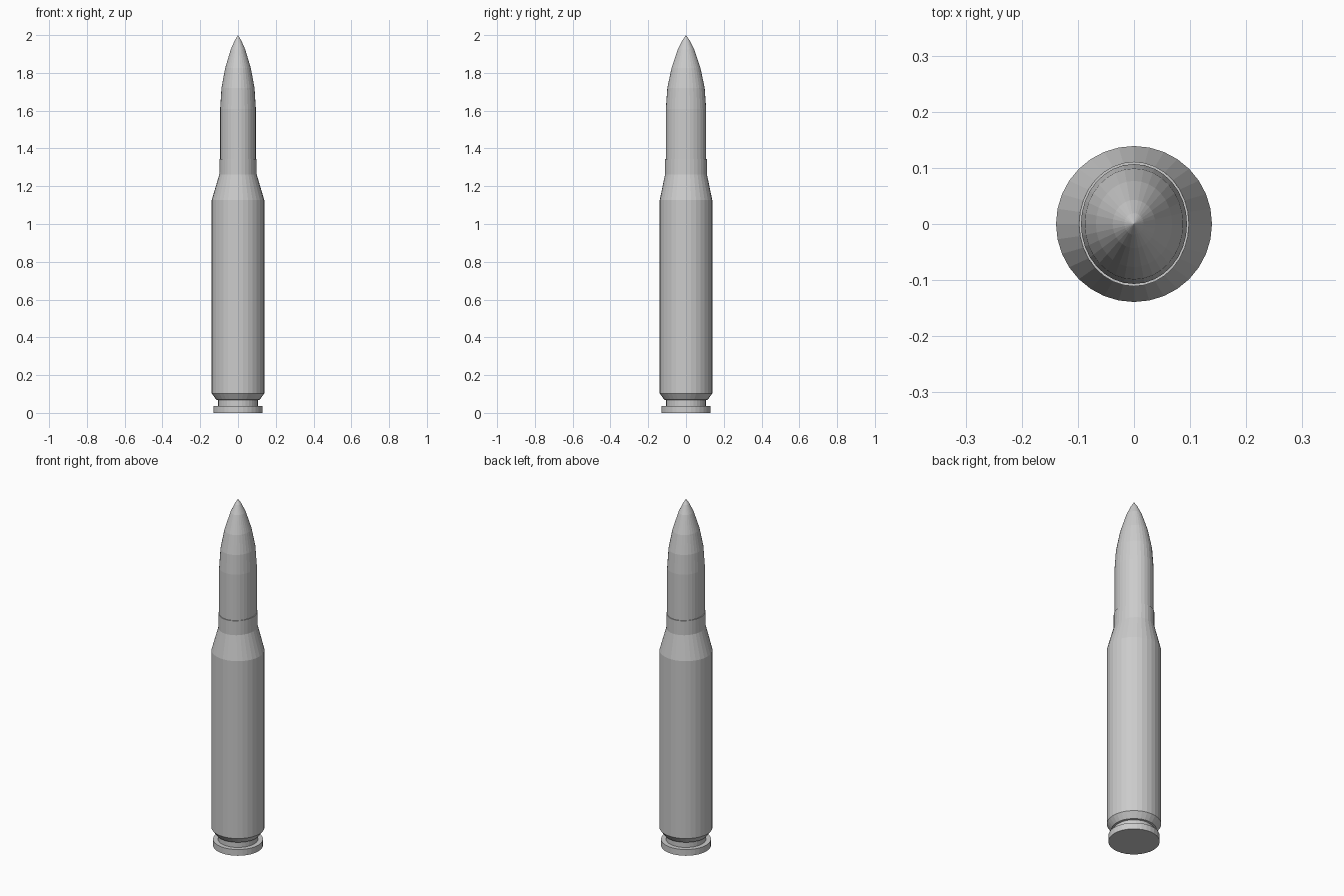
import bpy, bmesh, math

if "Cube" in bpy.data.objects:
    bpy.data.objects.remove(bpy.data.objects["Cube"])

SIDES = 32


def lathe(name, profile):
    """Closed revolved solid; each profile point is (x radius, y radius, z)."""
    bm = bmesh.new()
    rings = []
    for rx, ry, z in profile:
        if rx == 0:
            rings.append([bm.verts.new((0, 0, z))])
            continue
        angles = [2 * math.pi * i / SIDES for i in range(SIDES)]
        rings.append([bm.verts.new((rx * math.cos(a), ry * math.sin(a), z)) for a in angles])
    for low, high in zip(rings, rings[1:]):
        for i in range(SIDES):
            j = (i + 1) % SIDES
            if len(high) == 1:
                bm.faces.new((low[i], low[j], high[0]))
            else:
                bm.faces.new((low[i], low[j], high[j], high[i]))
    # flat end caps
    bm.faces.new(rings[0][::-1])
    if len(rings[-1]) > 1:
        bm.faces.new(rings[-1])
    mesh = bpy.data.meshes.new(name)
    bm.to_mesh(mesh)
    bm.free()
    obj = bpy.data.objects.new(name, mesh)
    bpy.context.collection.objects.link(obj)
    return obj


# Case: rim, extractor groove, body, shoulder and slightly oval neck
lathe("case", [
    (0.131, 0.131, 0.0), (0.131, 0.131, 0.036),
    (0.105, 0.105, 0.036), (0.105, 0.105, 0.068), (0.115, 0.115, 0.070),
    (0.139, 0.139, 0.103), (0.139, 0.139, 1.127),
    (0.099, 0.111, 1.262), (0.098, 0.111, 1.345),
])

# Tip: oval cross-section with a pointed ogive nose, seated on the case mouth
nose = [(0.0945, 1.335), (0.0945, 1.61), (0.0875, 1.72), (0.068, 1.825),
        (0.038, 1.925), (0.017, 1.972), (0, 2.0)]
lathe("tip", [(r, r * 1.13, z) for r, z in nose])
